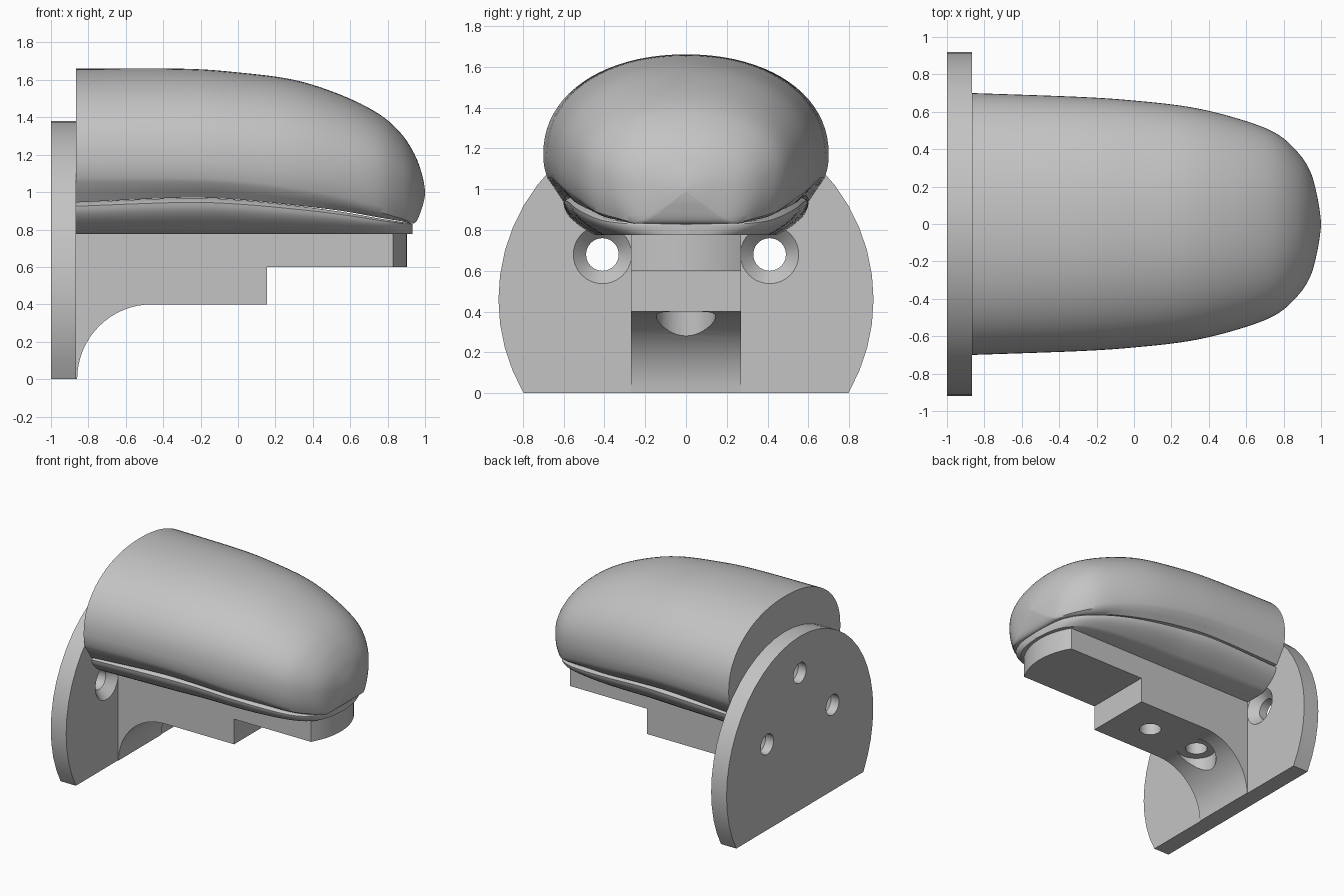
import bpy, bmesh, math

old = bpy.data.objects.get("Cube")
if old:
    bpy.data.objects.remove(old)

grey = bpy.data.materials.new("plain grey")
grey.use_nodes = True
colour = (0.55, 0.55, 0.55, 1)
grey.diffuse_color = colour
grey.node_tree.nodes["Principled BSDF"].inputs["Base Color"].default_value = colour


def loft(name, rings, angle=35):
    """Skin matching closed rings of points and cap both ends."""
    bm = bmesh.new()
    loops = [[bm.verts.new(p) for p in ring] for ring in rings]
    for a, b in zip(loops, loops[1:]):
        for i in range(len(a)):
            j = (i + 1) % len(a)
            bm.faces.new((a[i], a[j], b[j], b[i]))
    bm.faces.new(loops[0])
    bm.faces.new(loops[-1])
    bmesh.ops.recalc_face_normals(bm, faces=bm.faces)
    mesh = bpy.data.meshes.new(name)
    bm.to_mesh(mesh)
    bm.free()
    mesh.materials.append(grey)
    obj = bpy.data.objects.new(name, mesh)
    bpy.context.collection.objects.link(obj)
    smooth(obj, angle)
    return obj


def smooth(obj, angle):
    bpy.ops.object.select_all(action='DESELECT')
    obj.select_set(True)
    bpy.context.view_layer.objects.active = obj
    bpy.ops.object.shade_smooth_by_angle(angle=math.radians(angle))


def cut(target, cutter):
    """Subtract the cutter from the target and discard it."""
    cutter.hide_render = True
    mod = target.modifiers.new("cut", 'BOOLEAN')
    mod.operation = 'DIFFERENCE'
    mod.solver = 'EXACT'
    mod.object = cutter
    bpy.context.view_layer.objects.active = target
    bpy.ops.object.modifier_apply(modifier=mod.name)
    bpy.data.objects.remove(cutter)


def circle(r, n=40):
    return [(r * math.cos(2 * math.pi * i / n), r * math.sin(2 * math.pi * i / n))
            for i in range(n)]


def refine(rows, steps=6):
    """Catmull-Rom interpolation between table rows."""
    out = []
    for i in range(len(rows) - 1):
        a, b, c, d = (rows[max(0, min(len(rows) - 1, i + k))] for k in (-1, 0, 1, 2))
        for s in range(steps):
            t = s / steps
            out.append([q + t / 2 * (r - p + t * (2*p - 5*q + 4*r - u + t * (3*(q - r) + u - p)))
                        for p, q, r, u in zip(a, b, c, d)])
    return out + [list(rows[-1])]


def mirrored(x, half):
    """Close a half section (top centre to bottom centre) across y = 0."""
    return [(x, y, z) for y, z in half] + [(x, -y, z) for y, z in half[-2:0:-1]]


BACK, FACE = -1, -0.865

# Round mounting plate with a flat foot
R, MID = 0.92, 0.46
arc = [math.radians(-30 + 240 * i / 32) for i in range(33)]
outline = [(R * math.cos(a), MID + R * math.sin(a)) for a in arc]
plate = loft("mounting_plate", [[(x, y, z) for y, z in outline] for x in (BACK, FACE)], 30)

# Countersunk screw holes in the plate
for hy, hz in ((0.41, 0.68), (-0.41, 0.68), (0, 1.09)):
    profile = ((-1.1, 0.08), (-0.93, 0.08), (FACE, 0.143), (-0.8, 0.208))
    cut(plate, loft("screw_cutter", [[(x, hy + u, hz + v) for u, v in circle(r)]
                                     for x, r in profile]))
smooth(plate, 30)

# Bracket block with a rounded inner corner
TOP, SIDE, STEP = 0.775, 0.27, 0.155
fillet = [math.radians(180 - 90 * i / 16) for i in range(17)]
side = [(FACE, TOP), (FACE, 0)]
side += [(-0.46 + 0.4 * math.cos(a), 0.4 * math.sin(a)) for a in fillet]
side += [(STEP, 0.4), (STEP, TOP)]
block = loft("bracket_block", [[(x, y, z) for x, z in side] for y in (-SIDE, SIDE)], 30)

# Vertical bolt holes, the rear one with a spot face in the rounded corner
for hx, r, low, high in ((-0.6, 0.145, 0.05, 0.401), (-0.6, 0.08, 0.3, 0.9), (-0.155, 0.08, 0.3, 0.9)):
    cut(block, loft("bolt_cutter", [[(hx + u, v, z) for u, v in circle(r)] for z in (low, high)]))
smooth(block, 30)

# Thinner front support with a bowed end
bow = [-SIDE + 2 * SIDE * i / 16 for i in range(17)]
plan = [(STEP, SIDE), (STEP, -SIDE)]
plan += [(0.385 + math.sqrt(0.27 - y * y), y) for y in bow]
loft("front_support", [[(x, y, z) for x, y in plan] for z in (0.6, TOP)], 30)

# Domed body: x, half width, top, widest height, edge height, underside, edge inset
body_rows = (
    (FACE, .70, 1.66, 1.17, 1.055, .945, .03),
    (-.3, .68, 1.66, 1.17, 1.055, .97, .03),
    (0, .66, 1.64, 1.16, 1.04, .96, .03),
    (.3, .625, 1.6, 1.14, 1, .93, .04),
    (.55, .565, 1.52, 1.11, .95, .9, .06),
    (.75, .49, 1.42, 1.08, .895, .865, .08),
    (.87, .39, 1.315, 1.05, .86, .845, .12),
    (.945, .275, 1.2, 1.02, .845, .835, .15),
    (.985, .12, 1.09, 1, .93, .92, .2),
    (1, .01, 1.01, 1, .99, .985, .2),
)


def body_section(x, w, top, mid, edge, under, inset):
    half = []
    for i in range(21):
        a = math.pi / 2 * i / 20
        half.append((w * math.sin(a) ** 0.93, mid + (top - mid) * max(0, math.cos(a)) ** 0.93))
    for i in range(1, 7):
        t = i / 6
        half.append((w * (1 - inset * t ** 2.2), mid + (edge - mid) * t))
    rim = w * (1 - inset)
    half += [(rim * 0.94, (edge + under) / 2 - 0.004), (rim * 0.89, under), (0, under)]
    return mirrored(x, half)


loft("domed_body", [body_section(*row) for row in refine(body_rows)])

# Lower lip under the body: x, half width, top height
lip_rows = (
    (FACE, .6, .945), (-.3, .6, .968), (0, .575, .958), (.3, .545, .928),
    (.55, .495, .895), (.75, .42, .86), (.86, .33, .843), (.915, .2, .833), (.933, .02, .828),
)


def lip_section(x, w, top):
    h = top - TOP
    inset = min(h, 0.8 * w)
    half = [(0, top), (max(0, w - 0.2 * inset), top)]
    for i in range(9):
        t = i / 8
        half.append((w - 0.9 * inset * t ** 1.8, top - h * (0.12 + 0.88 * t)))
    return mirrored(x, half + [(0, TOP)])


loft("lower_lip", [lip_section(*row) for row in refine(lip_rows)])
